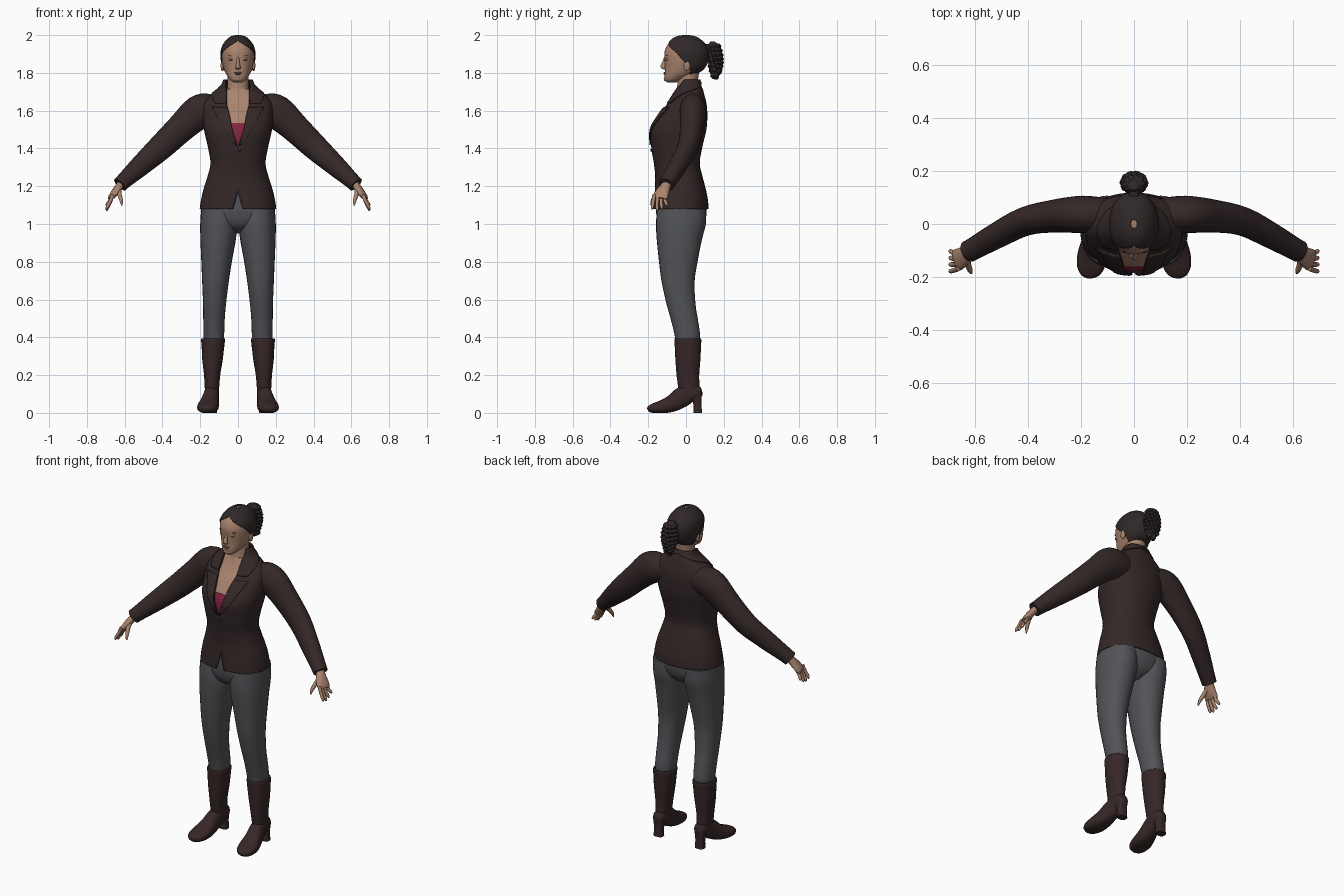
import bpy, bmesh, math, random
from mathutils import Vector

cube = bpy.data.objects.get("Cube")
if cube:
    bpy.data.objects.remove(cube, do_unlink=True)
random.seed(4)


def material(name, *rgb):
    mat = bpy.data.materials.new(name)
    mat.use_nodes = True
    mat.diffuse_color = (*rgb, 1)
    mat.node_tree.nodes["Principled BSDF"].inputs["Base Color"].default_value = (*rgb, 1)
    return mat


JACKET = material("dark brown cloth", .035, .021, .021)
TROUSERS = material("grey cloth", .085, .087, .096)
SKIN = material("skin", .40, .23, .155)
HAIR = material("dark hair", .03, .021, .021)
TOP = material("crimson cloth", .24, .018, .055)
BOOT = material("brown leather", .038, .02, .02)
LIP = material("lip tone", .27, .12, .09)
EYE = material("eyelash tone", .10, .055, .04)


def finish(name, bm, mat, mirror=False, thickness=0):
    """Turn a bmesh into a smooth shaded object."""
    bmesh.ops.remove_doubles(bm, verts=bm.verts, dist=.0001)
    bmesh.ops.recalc_face_normals(bm, faces=bm.faces)
    mesh = bpy.data.meshes.new(name)
    bm.to_mesh(mesh)
    bm.free()
    mesh.materials.append(mat)
    mesh.shade_smooth()
    mesh.set_sharp_from_angle(angle=math.radians(50))
    obj = bpy.data.objects.new(name, mesh)
    bpy.context.collection.objects.link(obj)
    if thickness:
        solid = obj.modifiers.new("thickness", "SOLIDIFY")
        solid.thickness = thickness
        solid.offset = -1
    if mirror:
        obj.modifiers.new("mirror", "MIRROR")
    return obj


def spline(rows, steps):
    """Smoothly interpolate rows of numbers."""
    result = []
    for i in range(len(rows) - 1):
        a, b, c, d = (rows[min(max(j, 0), len(rows) - 1)] for j in range(i - 1, i + 3))
        for s in range(steps):
            t = s / steps
            result.append(tuple(
                q + t * ((r - p) / 2 + t * (p - 2.5 * q + 2 * r - w / 2 + t * (1.5 * (q - r) + (w - p) / 2)))
                for p, q, r, w in zip(a, b, c, d)))
    return result + [rows[-1]]


def loft(name, rows, mat, side=None, steps=4, n=28, power=2.0, **options):
    """Skin rings (x, y, z, radius, radius[, start, end angle]); side tilts them along the path."""
    rows = spline(rows, steps) if steps > 1 else rows
    is_open = len(rows[0]) > 5
    bm = bmesh.new()
    rings = []

    def bend(value):
        return math.copysign(abs(value) ** (2 / power), value)

    for i, row in enumerate(rows):
        centre = Vector(row[:3])
        u, v = Vector((1, 0, 0)), Vector((0, 1, 0))
        if side:
            tangent = Vector(rows[min(i + 1, len(rows) - 1)][:3]) - Vector(rows[max(i - 1, 0)][:3])
            tangent.normalize()
            v = Vector(side)
            v = (v - tangent * v.dot(tangent)).normalized()
            u = v.cross(tangent)
        start, end = row[5:7] if is_open else (0, 360)
        ring = []
        for k in range(n + 1 if is_open else n):
            angle = math.radians(start + (end - start) * k / n)
            p = centre + u * row[3] * bend(math.sin(angle)) - v * row[4] * bend(math.cos(angle))
            p.z = max(p.z, 0)
            ring.append(bm.verts.new(p))
        rings.append(ring)
    for lower, upper in zip(rings, rings[1:]):
        for k in range(n):
            j = (k + 1) % len(lower)
            bm.faces.new((lower[k], lower[j], upper[j], upper[k]))
    if not is_open:
        bm.faces.new(rings[0])
        bm.faces.new(rings[-1])
    return finish(name, bm, mat, **options)


def levels(table):
    """Rows of (z, front y, back y, half width, ...) into horizontal rings."""
    return [(0, (f + b) / 2, z, w, (b - f) / 2, *rest) for z, f, b, w, *rest in table]


def grow(rows, amount):
    return [(r[0], r[1], r[2], r[3] + amount, r[4] + amount, *r[5:]) for r in rows]


def blob(name, centre, size, mat, mirror=False):
    bm = bmesh.new()
    bmesh.ops.create_uvsphere(bm, u_segments=16, v_segments=10, radius=1)
    bmesh.ops.scale(bm, vec=size, verts=bm.verts)
    bmesh.ops.translate(bm, vec=centre, verts=bm.verts)
    return finish(name, bm, mat, mirror)


# Jacket body: rings left open at the neckline and the hem split
body = spline(levels([
    (1.08, -.172, .118, .203, 6), (1.12, -.17, .117, .197, 3), (1.18, -.165, .106, .184, 0),
    (1.25, -.163, .088, .162, 0), (1.32, -.17, .073, .146, 0), (1.40, -.183, .085, .158, 0),
    (1.50, -.187, .108, .18, 8), (1.58, -.145, .113, .185, 12), (1.64, -.10, .108, .182, 17),
    (1.68, -.075, .098, .15, 21), (1.71, -.06, .09, .112, 30), (1.735, -.045, .08, .085, 45),
    (1.765, -.03, .068, .07, 60)]), 5)
body = [(*r[:5], max(r[5], 0), 360 - max(r[5], 0)) for r in body]
loft("jacket_body", body, JACKET, steps=1, n=56, power=2.2, thickness=.006)


def trim(name, low, high, width):
    """A raised strip along the neckline, width in degrees by height fraction."""
    rows = [r for r in grow(body, .007) if low <= r[2] <= high]
    rows = [(*r[:5], r[5], min(r[5] + width((r[2] - low) / (high - low)), 180)) for r in rows]
    loft(name, rows, JACKET, steps=1, n=12, power=2.2, mirror=True, thickness=.006)


trim("lapel", 1.41, 1.625, lambda t: 2 + 27 * t)
trim("collar", 1.63, 1.77, lambda t: 20 + 160 * t * t)
blob("jacket_button", (.008, -.184, 1.39), (.008, .004, .008), JACKET)

# Chest and camisole inside the neckline
inner = [r[:5] for r in grow(body, -.009)]
loft("camisole", [r for r in inner if 1.36 < r[2] < 1.55], TOP, steps=1, n=40, power=2.2)
loft("chest", [r for r in grow(inner, -.003) if 1.46 < r[2] < 1.72], SKIN, steps=1, n=40, power=2.2)
loft("neck", levels([(1.62, -.085, .07, .085), (1.67, -.068, .068, .068), (1.71, -.05, .062, .058),
                     (1.75, -.045, .062, .055), (1.81, -.04, .07, .055)]), SKIN)

# Sleeves
loft("sleeve", [(.09, .035, 1.61, .06, .06), (.15, .036, 1.605, .085, .068), (.21, .036, 1.59, .09, .07),
                (.30, .03, 1.51, .077, .062), (.41, .01, 1.405, .068, .054), (.52, -.045, 1.305, .055, .048),
                (.60, -.09, 1.232, .043, .043), (.625, -.103, 1.208, .041, .042)],
     JACKET, side=(0, 1, 0))

# Hands: palm, fingers and thumb
loft("palm", [(.60, -.088, 1.235, .02, .026), (.625, -.105, 1.205, .02, .026),
              (.645, -.122, 1.175, .02, .036), (.665, -.135, 1.148, .016, .041),
              (.675, -.14, 1.135, .009, .036)], SKIN, side=(.25, 1, 0), n=16, mirror=False).modifiers.new("mirror", "MIRROR")
for i, finger in enumerate(("index", "middle", "ring", "little")):
    y = -.168 + i * .021
    drop = (.068, .076, .068, .05)[i]
    loft(finger + "_finger", [(.662, y, 1.155, .010, .010), (.677, y - .006, 1.152 - drop / 2, .0095, .0095),
                              (.692, y - .010 + i * .004, 1.148 - drop * .85, .0085, .0085),
                              (.696, y - .010 + i * .005, 1.146 - drop, .004, .004)],
         SKIN, side=(0, 1, 0), n=10, mirror=True)
loft("thumb", [(.63, -.118, 1.19, .012, .014), (.628, -.15, 1.16, .012, .013),
               (.619, -.175, 1.128, .010, .010), (.615, -.186, 1.10, .004, .004)],
     SKIN, side=(0, 1, 0), n=10, mirror=True)
for obj in list(bpy.data.objects):
    if obj.name == "sleeve":
        obj.modifiers.new("mirror", "MIRROR")

# Trousers: hips and legs
loft("trouser_hips", levels([(.95, -.07, .03, .03), (.98, -.125, .075, .10), (1.02, -.15, .10, .17),
                             (1.08, -.16, .11, .194), (1.14, -.155, .105, .185), (1.2, -.14, .09, .16)]),
     TROUSERS, n=40, power=2.2)
loft("trouser_leg", [(.128, .008, .375, .052, .062), (.128, .006, .42, .055, .068), (.127, -.01, .5, .057, .072),
                     (.124, -.027, .58, .061, .077), (.119, -.042, .7, .071, .088), (.112, -.04, .82, .083, .105),
                     (.105, -.035, .92, .094, .12), (.102, -.027, 1.0, .098, .132), (.103, -.023, 1.08, .092, .13)],
     TROUSERS, power=2.15, mirror=True)

# Boots: shaft, foot and heel
loft("boot_shaft", [(.138, .012, .08, .032, .05), (.138, .015, .13, .038, .056), (.137, .01, .2, .043, .06),
                    (.135, .01, .28, .054, .066), (.133, .01, .34, .059, .069), (.132, .01, .385, .063, .071),
                    (.132, .01, .395, .06, .068)], BOOT, power=2.1, mirror=True)
loft("boot_foot", [(.137, .086, .105, .012, .012), (.137, .072, .105, .032, .034), (.138, .03, .107, .038, .045),
                   (.142, -.02, .084, .041, .054), (.15, -.07, .052, .049, .046), (.158, -.12, .034, .056, .036),
                   (.165, -.165, .026, .051, .027), (.169, -.192, .02, .034, .019), (.17, -.202, .016, .012, .01)],
     BOOT, side=(0, 0, 1), power=2.4, mirror=True)
loft("boot_heel", [(.138, .062, 0, .028, .023), (.138, .06, .05, .026, .022), (.138, .052, .1, .034, .032)],
     BOOT, power=3.2, mirror=True)

# Head and hair cap, the cap open around the face
skull = [(1.75, -.1, -.05, .022), (1.762, -.112, -.025, .04), (1.785, -.114, .03, .058), (1.81, -.112, .078, .071),
         (1.84, -.112, .103, .08), (1.875, -.114, .114, .086), (1.91, -.114, .115, .087),
         (1.945, -.1, .103, .077), (1.972, -.075, .075, .056), (1.988, -.045, .045, .032), (1.994, -.01, .01, .006)]
loft("head", levels(skull), SKIN, n=36, power=2.15)
hairline = (135, 112, 97, 80, 64, 32, 0, 0, 0)
cap = [(*row, angle) for row, angle in zip(skull[2:], hairline)]
cap = spline(grow(levels(cap), .006), 5)
cap = [(r[0], r[1], r[2] + max(r[2] - 1.95, 0) * .136, r[3], r[4], max(r[5], 0), 360 - max(r[5], 0)) for r in cap]
loft("hair_cap", cap, HAIR, steps=1, n=48, power=2.15, thickness=.004)

# Face
loft("nose", [(0, -.108, 1.885, .007, .008), (0, -.114, 1.86, .008, .01), (0, -.121, 1.838, .012, .014),
              (0, -.119, 1.825, .015, .012), (0, -.108, 1.817, .008, .006)], SKIN, n=14)
blob("upper_lip", (0, -.111, 1.801, ), (.021, .008, .004), LIP)
blob("lower_lip", (0, -.111, 1.794), (.017, .008, .005), LIP)
blob("chin", (0, -.1, 1.768), (.024, .018, .014), SKIN)
blob("eyelid", (.034, -.099, 1.872), (.016, .009, .009), SKIN, True)
blob("eyelash", (.034, -.102, 1.868), (.015, .008, .0025), EYE, True)
blob("eyebrow", (.036, -.102, 1.893), (.018, .006, .0025), EYE, True)
blob("ear", (.083, .005, 1.838), (.009, .017, .029), SKIN, True)

# Ponytail: tie, core and scalloped curls
loft("hair_tie", [(0, .10, 1.925, .028, .028), (0, .125, 1.935, .02, .02), (0, .15, 1.935, .026, .026)],
     HAIR, side=(0, 0, 1), n=14)
loft("ponytail_core", [(0, .14, 1.965, .015, .012), (0, .148, 1.94, .034, .03), (0, .153, 1.88, .036, .03),
                       (0, .156, 1.81, .03, .025), (0, .16, 1.765, .012, .01)], HAIR, n=16)
for i in range(10):
    turn = math.tau * i / 10
    length = random.uniform(.15, .19)
    path = []
    for k in range(15):
        t = k / 14
        spread = .035 * math.sin(math.pi * (.2 + .65 * t))
        angle = turn + t * 1.2
        size = .015 if k % 2 else .008
        path.append((1.15 * spread * math.cos(angle), .15 + .012 * t + spread * .9 * math.sin(angle),
                     1.955 - length * t, size, size))
    loft("ponytail_curl", path, HAIR, steps=2, n=8)
